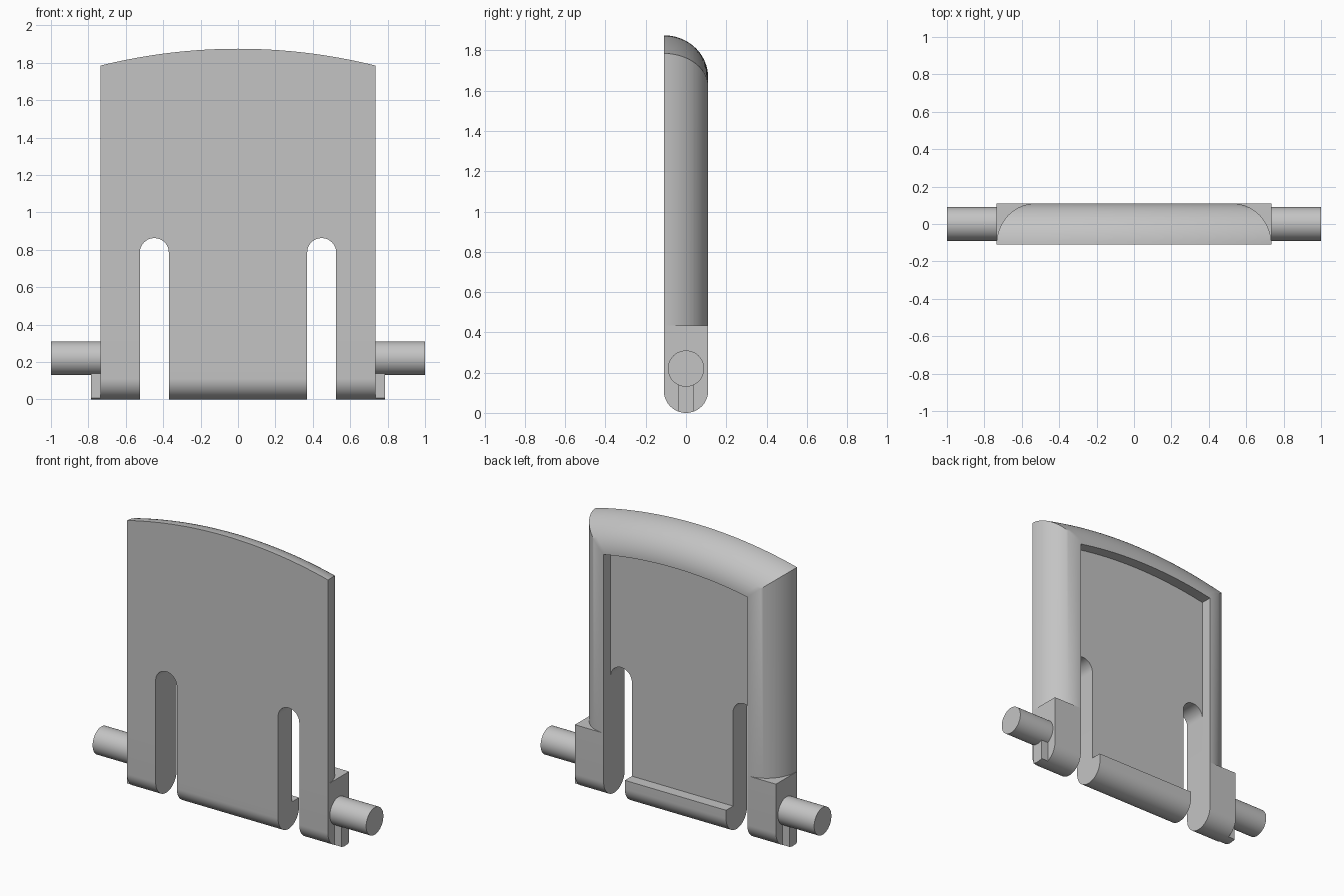
import bpy, bmesh, math

cube = bpy.data.objects.get("Cube")
if cube:
    bpy.data.objects.remove(cube, do_unlink=True)

# One plain grey for everything
GREY = (0.55, 0.55, 0.55, 1)
mat = bpy.data.materials.new("plain grey")
mat.use_nodes = True
mat.diffuse_color = GREY
mat.node_tree.nodes["Principled BSDF"].inputs["Base Color"].default_value = GREY

HALF_W, HALF_T = 0.735, 0.11        # panel half width and half thickness
SLOT_IN, SLOT_OUT = 0.37, 0.525     # slot edges
POCKET_Y = 0.037                    # floor of the rear pocket
FOOT_TOP, LIP_TOP = 0.435, 0.165
TOP_R, TOP_Z = 3.046, 1.875         # crown arc of the top edge
ROUND = HALF_W - SLOT_OUT           # size of the rounded rear edge


def loft(name, loops):
    """Solid through matching closed loops, capped at both ends."""
    bm = bmesh.new()
    rings = [[bm.verts.new(p) for p in loop] for loop in loops]
    bm.faces.new(rings[0])
    bm.faces.new(rings[-1])
    for a, b in zip(rings, rings[1:]):
        for i in range(len(a)):
            j = (i + 1) % len(a)
            bm.faces.new((a[i], a[j], b[j], b[i]))
    bmesh.ops.recalc_face_normals(bm, faces=bm.faces)
    mesh = bpy.data.meshes.new(name)
    bm.to_mesh(mesh)
    bm.free()
    obj = bpy.data.objects.new(name, mesh)
    bpy.context.collection.objects.link(obj)
    mesh.materials.append(mat)
    bpy.ops.object.select_all(action='DESELECT')
    obj.select_set(True)
    bpy.context.view_layer.objects.active = obj
    bpy.ops.object.shade_smooth_by_angle(angle=math.radians(30))
    return obj


def extrude_x(name, profile, x0, x1):
    """Extrude a (y, z) profile along x."""
    return loft(name, [[(x, y, z) for y, z in profile] for x in (x0, x1)])


def arch(inset, steps=40):
    """Left side, crowned top and right side, moved inward by inset."""
    w, r = HALF_W - inset, TOP_R - inset
    xs = [w * (2 * i / steps - 1) for i in range(steps + 1)]
    crown = [(x, TOP_Z - TOP_R + math.sqrt(r * r - x * x)) for x in xs]
    return [(-w, FOOT_TOP)] + crown + [(w, FOOT_TOP)]


def rear_inset(t):
    """Inset and depth at angle t of the rounded rear edge."""
    return (ROUND * 0.995 * (1 - math.cos(t)), -HALF_T + 2 * HALF_T * math.sin(t))


def half_round(top, half=HALF_T, steps=32):
    """Upright profile with a round bottom, cut to the given half depth."""
    a = math.asin(half / HALF_T)
    pts = []
    for i in range(steps + 1):
        t = -a + 2 * a * i / steps
        pts.append((HALF_T * math.sin(t), HALF_T - HALF_T * math.cos(t)))
    return pts + [(half, top), (-half, top)]


# Slots with round tops, open towards the bottom
slot_r = (SLOT_OUT - SLOT_IN) / 2
slot_x, slot_z = (SLOT_OUT + SLOT_IN) / 2, 0.785
right_slot = [(SLOT_OUT, FOOT_TOP)]
for i in range(25):
    t = math.pi * i / 24
    right_slot.append((slot_x + slot_r * math.cos(t), slot_z + slot_r * math.sin(t)))
right_slot.append((SLOT_IN, LIP_TOP))
slots = right_slot + [(-x, z) for x, z in reversed(right_slot)]

# Front plate up to the pocket floor, and the hollow frame behind it
split = math.asin((POCKET_Y + HALF_T) / (2 * HALF_T))
plate, frame = [], []
for i in range(13):
    d, y = rear_inset(split * i / 12)
    plate.append([(x, y, z) for x, z in arch(d) + slots])
    d, y = rear_inset(split + (math.pi / 2 - split) * i / 12)
    frame.append([(x, y, z) for x, z in arch(d) + arch(ROUND)[::-1]])
loft("front_plate", plate)
loft("rear_frame", frame)

# Rounded lip under the middle of the plate
extrude_x("bottom_lip", half_round(LIP_TOP), -SLOT_IN, SLOT_IN)

# Feet, pivot pins and the small ribs under the pins
pin_r, pin_z = 0.09, 0.22
pin = [(pin_r * math.cos(math.tau * i / 64), pin_z + pin_r * math.sin(math.tau * i / 64))
       for i in range(64)]
for side, s in (("left", 1), ("right", -1)):
    extrude_x(side + "_foot", half_round(FOOT_TOP), s * SLOT_OUT, s * HALF_W)
    extrude_x(side + "_pivot_pin", pin, s * (HALF_W - 0.02), s)
    extrude_x(side + "_pin_rib", half_round(0.14, 0.04, 8), s * (HALF_W - 0.02), s * 0.785)
